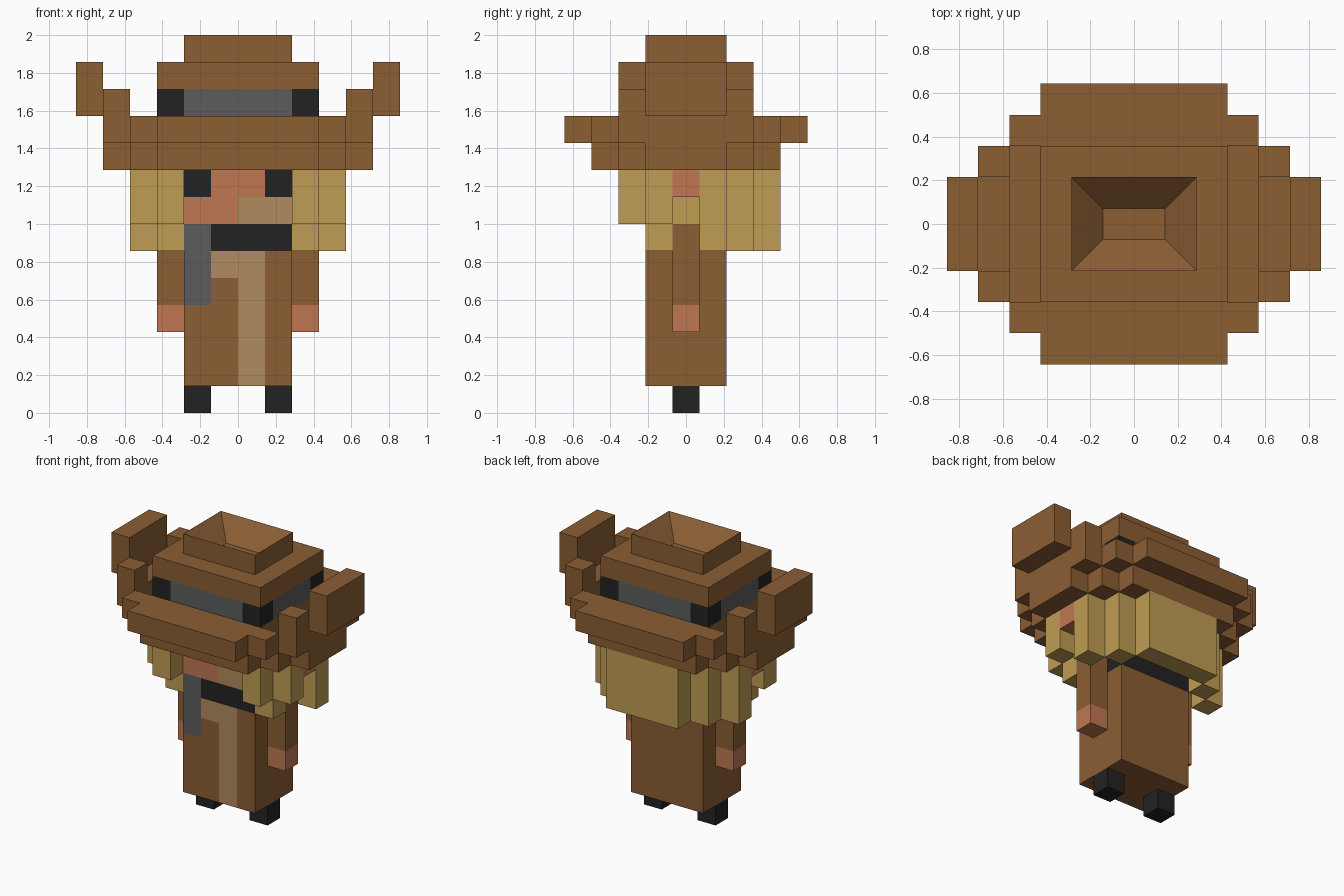
import bpy, bmesh
from mathutils import Vector

U = 1 / 7  # edge of one block

default = bpy.data.objects.get("Cube")
if default:
    bpy.data.objects.remove(default, do_unlink=True)


def material(name, hex_code):
    def linear(v):
        return v / 12.92 if v <= 0.04045 else ((v + 0.055) / 1.055) ** 2.4
    rgb = [linear(int(hex_code[i:i + 2], 16) / 255) for i in (0, 2, 4)]
    m = bpy.data.materials.new(name)
    m.use_nodes = True
    m.diffuse_color = (*rgb, 1)
    m.node_tree.nodes["Principled BSDF"].inputs["Base Color"].default_value = (*rgb, 1)
    return m


BROWN = material("brown_leather", "8B5E34")
BLACK = material("black", "222222")
GREY = material("grey", "5C5C5C")
SKIN = material("skin", "C07752")
HAIR = material("blond_hair", "C09C54")
TAN = material("tan", "B08B60")


def finish(name, bm, mats):
    bmesh.ops.recalc_face_normals(bm, faces=bm.faces)
    bmesh.ops.scale(bm, vec=(U, U, U), verts=bm.verts)
    mesh = bpy.data.meshes.new(name)
    bm.to_mesh(mesh)
    bm.free()
    for m in mats:
        mesh.materials.append(m)
    obj = bpy.data.objects.new(name, mesh)
    bpy.context.collection.objects.link(obj)
    return obj


def box_mesh(x, y, z):
    bm = bmesh.new()
    bmesh.ops.create_cube(bm, size=1)
    for v in bm.verts:
        v.co = [r[0] if c < 0 else r[1] for c, r in zip(v.co, (x, y, z))]
    return bm


def box(name, x, y, z, mat):
    return finish(name, box_mesh(x, y, z), [mat])


def mirrored(name, x, y, z, mat, front_back=False):
    """Box on both sides of x = 0, optionally also mirrored front to back."""
    for side, sx in (("left", 1), ("right", -1)):
        for end, sy in (("back", 1), ("front", -1))[:2 if front_back else 1]:
            label = f"{side}_{end}_{name}" if front_back else f"{side}_{name}"
            box(label, sorted(sx * v for v in x), sorted(sy * v for v in y), z, mat)


def patterned(name, x, y, z, mats, cuts, rule):
    """Box cut along planes, each face coloured by rule(centre, normal)."""
    bm = box_mesh(x, y, z)
    for axis, values in enumerate(cuts):
        for value in values:
            co, no = Vector(), Vector()
            co[axis], no[axis] = value, 1
            bmesh.ops.bisect_plane(bm, geom=bm.verts[:] + bm.edges[:] + bm.faces[:],
                                   plane_co=co, plane_no=no)
    bm.normal_update()
    for f in bm.faces:
        f.material_index = mats.index(rule(f.calc_center_median(), f.normal))
    return finish(name, bm, mats)


# Body: the front is a mosaic, listed from the eyes down to the coat hem
KEY = {"K": BLACK, "S": SKIN, "T": TAN, "G": GREY, "B": BROWN}
FRONT = ["KSSK", "SSTT", "GKKK", "GTTB", "GBTB", "BBTB", "BBTB", "BBTB"]


def body_part(name, z, base):
    def rule(c, n):
        if n.y < -0.5:
            return KEY[FRONT[8 - int(c.z)][int(c.x + 2)]]
        return base
    patterned(name, (-2, 2), (-1.5, 1.5), z, list(KEY.values()),
              [(-1, 0, 1), (), range(z[0] + 1, z[1])], rule)


body_part("coat", (1, 6), BROWN)
body_part("scarf", (6, 7), BLACK)
body_part("head", (7, 9), SKIN)

# Limbs and ears
mirrored("foot", (1, 2), (-.5, .5), (0, 1), BLACK)
mirrored("sleeve", (2, 3), (-.5, .5), (4, 7), BROWN)
mirrored("hand", (2, 3), (-.5, .5), (3, 4), SKIN)
mirrored("ear", (2, 4), (-.5, .5), (8, 9), SKIN)

# Hair: stepped locks around the head
mirrored("front_lock", (2, 3), (-2.5, -1.5), (7, 9), HAIR)
mirrored("temple_lock", (2, 3), (-1.5, -.5), (6, 9), HAIR)
mirrored("cheek_lock", (3, 4), (-1.5, -.5), (7, 9), HAIR)
mirrored("lock_under_ear", (2, 3), (-.5, .5), (7, 8), HAIR)
mirrored("side_lock", (3, 4), (.5, 1.5), (6, 9), HAIR)
mirrored("rear_lock", (2, 3), (1.5, 2.5), (6, 9), HAIR)
box("back_hair", (-2, 2), (2.5, 3.5), (6, 9), HAIR)

# Hat base: stepped outline extruded one block
quarter = [(5, 1.5), (4, 1.5), (4, 2.5), (3, 2.5), (3, 3.5)]
half = quarter + [(-x, y) for x, y in reversed(quarter)]
outline = half + [(x, -y) for x, y in reversed(half)]
bm = bmesh.new()
base = bm.faces.new([bm.verts.new((x, y, 9)) for x, y in outline])
top = bmesh.ops.extrude_face_region(bm, geom=[base])["geom"]
bmesh.ops.translate(bm, vec=(0, 0, 1), verts=[g for g in top if isinstance(g, bmesh.types.BMVert)])
finish("hat_base", bm, [BROWN])

# Brim: rises in steps towards the sides
for end, s in (("front", -1), ("back", 1)):
    box(f"{end}_brim", (-3, 3), sorted((s * 3.5, s * 4.5)), (10, 11), BROWN)
    box(f"{end}_inner_brim", (-3, 3), sorted((s * 2.5, s * 3.5)), (10, 11), BROWN)
mirrored("brim_corner", (3, 4), (2.5, 3.5), (10, 11), BROWN, True)
mirrored("brim_post", (4, 5), (1.5, 2.5), (10, 12), BROWN, True)
mirrored("brim_wall", (4, 5), (-1.5, 1.5), (10, 11), BROWN)
mirrored("brim_wing", (5, 6), (-1.5, 1.5), (11, 13), BROWN)


# Crown with a grey band that has black corners
def crown_rule(c, n):
    if abs(n.z) > 0.5 or not 11 < c.z < 12:
        return BROWN
    return BLACK if abs(c.x) > 2 and abs(c.y) > 1.5 else GREY


patterned("crown", (-3, 3), (-2.5, 2.5), (10, 13), [BROWN, BLACK, GREY],
          [(-2, 2), (-1.5, 1.5), (11, 12)], crown_rule)

# Crown top with a sunken dent
bm = box_mesh((-2, 2), (-1.5, 1.5), (13, 14))
bm.normal_update()
lid = max(bm.faces, key=lambda f: f.calc_center_median().z)
bmesh.ops.inset_region(bm, faces=[lid], thickness=1, use_even_offset=True)
bmesh.ops.translate(bm, vec=(0, 0, -0.98), verts=lid.verts)
finish("crown_top", bm, [BROWN])
